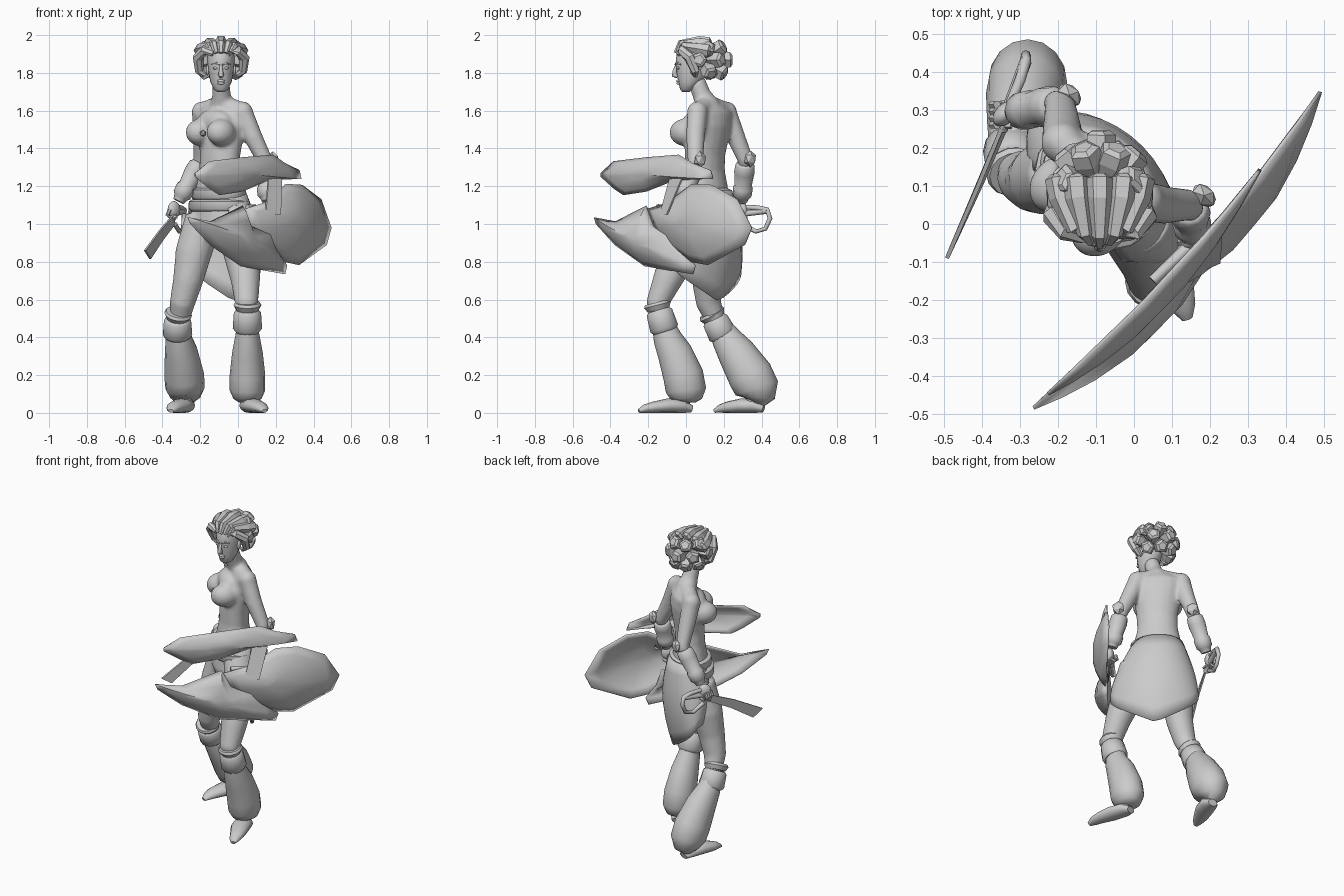
import bpy, bmesh, math
from mathutils import Vector, Matrix

cube = bpy.data.objects.get("Cube")
if cube:
    bpy.data.objects.remove(cube, do_unlink=True)

clay = bpy.data.materials.new("plain_grey")
clay.use_nodes = True
GREY = (0.6, 0.6, 0.6, 1)
clay.diffuse_color = GREY
clay.node_tree.nodes["Principled BSDF"].inputs["Base Color"].default_value = GREY
BODY_TURN = Matrix.Rotation(math.radians(-45), 3, 'Z')


def finish(name, bm, smooth=50):
    bmesh.ops.recalc_face_normals(bm, faces=bm.faces)
    mesh = bpy.data.meshes.new(name)
    bm.to_mesh(mesh)
    bm.free()
    mesh.materials.append(clay)
    ob = bpy.data.objects.new(name, mesh)
    bpy.context.collection.objects.link(ob)
    if smooth:
        bpy.ops.object.select_all(action='DESELECT')
        ob.select_set(True)
        bpy.context.view_layer.objects.active = ob
        bpy.ops.object.shade_smooth_by_angle(angle=math.radians(smooth))
    return ob


def bridge(bm, rings, closed=True, caps=True):
    rows = [[bm.verts.new(p) for p in ring] for ring in rings]
    n = len(rows[0])
    for a, b in zip(rows, rows[1:]):
        for i in range(n if closed else n - 1):
            j = (i + 1) % n
            bm.faces.new((a[i], a[j], b[j], b[i]))
    if caps:
        bm.faces.new(rows[0])
        bm.faces.new(rows[-1])
    return rows


def stack(name, rings, turn=BODY_TURN, n=20):
    """Loft of level ellipses (x, y, z, half width, half depth)."""
    bm = bmesh.new()
    bridge(bm, [[Vector((x, y, z)) + turn @ Vector((a * math.cos(t), b * math.sin(t), 0))
                 for t in (math.tau * i / n for i in range(n))]
                for x, y, z, a, b in rings])
    return finish(name, bm)


def add_tube(bm, path, n=12, aspect=1.0):
    """Tube through (x, y, z, radius) points."""
    pts = [Vector(p[:3]) for p in path]
    rings = []
    for i, p in enumerate(pts):
        t = (pts[min(i + 1, len(pts) - 1)] - pts[max(i - 1, 0)]).normalized()
        ref = Vector((1, 0, 0)) if abs(t.x) < 0.85 else Vector((0, 1, 0))
        u = (ref - t * t.dot(ref)).normalized()
        v = t.cross(u)
        r = path[i][3]
        rings.append([p + u * r * aspect * math.cos(k * math.tau / n) + v * r * math.sin(k * math.tau / n)
                      for k in range(n)])
    bridge(bm, rings)


def tube(name, path, n=12, aspect=1.0, smooth=50):
    bm = bmesh.new()
    add_tube(bm, path, n, aspect)
    return finish(name, bm, smooth)


def ball(name, centre, size, turn=BODY_TURN, detail=3, smooth=50):
    bm = bmesh.new()
    bmesh.ops.create_icosphere(bm, subdivisions=detail, radius=1)
    for v in bm.verts:
        v.co = Vector(centre) + turn @ Vector([a * b for a, b in zip(v.co, size)])
    return finish(name, bm, smooth)


def slab(name, outline, offset):
    """Thin flat plate from one outline."""
    pts, off = [Vector(p) for p in outline], Vector(offset)
    bm = bmesh.new()
    bridge(bm, [[p - off for p in pts], [p + off for p in pts]])
    return finish(name, bm, 30)


# Torso, neck and bust, later fused with the limbs into one skin
skin = [
    stack("body", [(-.085, .105, 1.65, .06, .05), (-.08, .12, 1.63, .1, .058), (-.075, .13, 1.59, .145, .072),
                   (-.08, .12, 1.52, .143, .09), (-.09, .11, 1.45, .135, .095), (-.095, .1, 1.36, .122, .09),
                   (-.1, .1, 1.28, .122, .088), (-.1, .1, 1.2, .14, .1), (-.1, .09, 1.1, .16, .12),
                   (-.1, .08, 1, .17, .12), (-.1, .08, .92, .14, .09)]),
    tube("neck", [(-.083, .125, 1.58, .075), (-.086, .11, 1.64, .062), (-.088, .085, 1.68, .05), (-.09, .055, 1.76, .047)]),
    ball("upper_chest", (-.125, .075, 1.54), (.115, .06, .07)),
]
for side, x, y in (("right", -.2, .105), ("left", -.09, -.01)):
    skin.append(ball(side + "_bust", (x, y, 1.485), (.07, .085, .072)))
ball("bodice_clasp", (-.185, .015, 1.48), (.018, .018, .018), detail=1, smooth=0)

# Head and face
FLAT = Matrix.Identity(3)
HX = -.09
stack("head", [(HX, y, z, a, b) for y, z, a, b in (
    (.0, 1.70, .02, .02), (.005, 1.712, .038, .036), (.02, 1.75, .056, .06), (.035, 1.80, .066, .085),
    (.04, 1.85, .071, .095), (.045, 1.9, .07, .095), (.05, 1.94, .058, .078), (.05, 1.965, .03, .04))], FLAT)
tube("nose", [(HX, -.05, 1.84, .007), (HX, -.06, 1.81, .011), (HX, -.06, 1.788, .016), (HX, -.045, 1.78, .01)], 8)
for z, w in ((1.757, .021), (1.745, .019)):
    ball("lip", (HX, -.04, z), (w, .011, .008), FLAT, 2)
for s, side in ((-1, "right"), (1, "left")):
    ball(side + "_eye", (HX + s * .028, -.041, 1.825), (.015, .01, .007), FLAT, 2)
    tube(side + "_brow", [(HX + s * .008, -.055, 1.843, .006), (HX + s * .028, -.05, 1.852, .007),
                          (HX + s * .05, -.028, 1.845, .005)], 6)
    ball(side + "_ear", (HX + s * .07, .04, 1.815), (.01, .018, .03), FLAT, 2)
    tube(side + "_temple_curl", [(HX + s * .04, -.035, 1.905, .018), (HX + s * .09, -.02, 1.92, .026),
                                 (HX + s * .122, .02, 1.88, .03), (HX + s * .115, .05, 1.81, .024),
                                 (HX + s * .085, .05, 1.785, .014)], 7, smooth=0)

# Hair locks: a swept fan above the brow and tiers of blunt tufts behind
bm = bmesh.new()
for i in range(-2, 3):
    a = i * .5
    sx, cx = math.sin(a), math.cos(a)
    add_tube(bm, [(HX + sx * .05, .015 - cx * .07, 1.905, .013), (HX + sx * .08, .01 - cx * .04, 1.93 + cx * .025, .022),
                  (HX + sx * .12, .07, 1.88 + cx * .085, .034), (HX + sx * .13, .12, 1.87 + cx * .088, .036),
                  (HX + sx * .13, .13, 1.87 + cx * .085, .02)], 6)
for lift, count, spread in ((-32, 4, 65), (2, 5, 92), (36, 4, 70)):
    for i in range(count):
        az = math.radians(spread * (2 * i / (count - 1) - 1))
        el = math.radians(lift)
        d = Vector((math.sin(az) * math.cos(el) * .13, math.cos(az) * math.cos(el) * .16, math.sin(el) * .13))
        c = Vector((HX, .075, 1.865))
        add_tube(bm, [(*(c + d * k), r) for k, r in ((.35, .024), (.75, .043), (1, .042), (1.07, .026))], 5)
finish("hair_locks", bm, 0)

# Belts and wrapped skirt, open at the front with a pointed hem
for k, z in enumerate((1.16, 1.1)):
    stack("belt", [(-.1, .095, z + h, .152 + k * .02 + b, .115 + k * .015 + b)
                   for h, b in ((.03, -.01), (.02, .008), (-.02, .01), (-.035, -.005))])
bm = bmesh.new()
rows = []
for k in range(8):
    f = k / 7
    row = []
    for i in range(25):
        t = math.radians(-132 + 11 * i)
        hem = .59 + .22 * min(1, abs(t + .05) / 1.7)
        side = .15 + .115 * math.sin(f * math.pi / 2)
        back = .115 + .045 * math.sin(f * math.pi) - .02 * f
        shift = .022 * math.sin(f * math.pi / 2)
        p = BODY_TURN @ Vector((math.sin(t) * side + shift, math.cos(t) * back, 0))
        row.append(p + Vector((-.095, .11, 1.18 + (hem - 1.18) * f)))
    rows.append(row)
bridge(bm, rows, closed=False, caps=False)
skirt = finish("skirt", bm)
mod = skirt.modifiers.new("cloth", 'SOLIDIFY')
mod.thickness = .008

# Legs, cuffs, puffed trousers and feet
LEGS = {
    "left": ([(0, .02, 1.03, .1), (.02, -.03, .85, .1), (.04, -.1, .7, .078), (.045, -.15, .58, .062), (.05, -.13, .48, .05)],
             [(.05, -.12, .47, .06), (.05, -.1, .4, .075), (.05, -.06, .32, .092), (.05, -.015, .2, .107),
              (.05, 0, .12, .107), (.05, 0, .075, .085), (.05, 0, .055, .05)],
             [(.05, -.155, .585), (.05, -.145, .545), (.05, -.11, .43)],
             [(.05, .03), (.06, -.02), (.085, -.1), (.115, -.17), (.13, -.22), (.14, -.25)]),
    "right": ([(-.18, .13, 1.03, .1), (-.235, .12, .85, .097), (-.265, .11, .7, .08), (-.295, .12, .58, .067), (-.31, .16, .48, .05)],
              [(-.32, .18, .46, .06), (-.315, .21, .4, .078), (-.3, .265, .32, .1), (-.285, .34, .2, .12),
               (-.28, .375, .13, .118), (-.28, .38, .08, .09), (-.28, .37, .055, .05)],
              [(-.315, .13, .535), (-.32, .15, .5), (-.32, .2, .4)],
              [(-.27, .41), (-.28, .36), (-.305, .29), (-.335, .22), (-.347, .18), (-.355, .15)]),
}
for side, (thigh, puff, cuff, foot) in LEGS.items():
    skin.append(tube(side + "_thigh", thigh, 16))
    tube(side + "_trouser", puff, 16, .88)
    top, mid, low = [Vector(c) for c in cuff]
    tube(side + "_cuff_lip", [(*top, .066), (*top.lerp(mid, .35), .074), (*mid, .06)], 14)
    tube(side + "_cuff", [(*mid, .06), (*mid.lerp(low, .12), .072), (*mid.lerp(low, .85), .078), (*low, .064)], 14)
    tube(side + "_ankle", [(*foot[1], .03, .04), (*foot[1], .1, .045)])
    tube(side + "_foot", [(x, y, r, r) for (x, y), r in zip(foot, (.02, .037, .038, .03, .022, .01))], 12, 1.5)

# Arms, bracers, elbow pads and hands
ARMS = {
    "left": ((.025, .06, 1.59), (.08, .05, 1.46), (.145, .05, 1.33), (.155, -.02, 1.12), (.185, .075, 1.34)),
    "right": ((-.19, .215, 1.59), (-.19, .26, 1.47), (-.195, .315, 1.34), (-.315, .295, 1.12), (-.17, .34, 1.345)),
}
for side, joints in ARMS.items():
    sh, up, el, wr, pad = [Vector(j) for j in joints]
    skin.append(ball(side + "_shoulder", sh, (.056, .056, .06)))
    skin.append(tube(side + "_shoulder_slope", [(-.085, .115, 1.635, .05), (*(sh + Vector((0, 0, .005))), .05)]))
    skin.append(tube(side + "_upper_arm", [(*sh, .055), (*up, .051), (*el, .042), (*el.lerp(wr, .12), .04)]))
    tube(side + "_bracer", [(*el.lerp(wr, t), r) for t, r in
                            ((.08, .04), (.12, .05), (.3, .054), (.62, .045), (.66, .052), (.85, .05), (.9, .038), (1, .03))])
    ball(side + "_elbow_pad", pad, (.04, .028, .045), detail=1, smooth=0)
    palm = wr + (wr - el).normalized() * .05
    ball(side + "_palm", palm, (.026, .04, .045))
    bm = bmesh.new()
    for k in range(4):
        o = palm + Vector((0, .024 - .018 * k, -.012))
        add_tube(bm, [(*(o + Vector(d)), .011) for d in ((-.022, 0, .012), (-.034, 0, -.015), (-.012, 0, -.034), (.016, 0, -.025))], 6)
    finish(side + "_fingers", bm)

# Fuse torso, thighs and upper arms into one smooth skin
bpy.ops.object.select_all(action='DESELECT')
for ob in skin:
    ob.select_set(True)
bpy.context.view_layer.objects.active = skin[0]
bpy.ops.object.join()
mod = skin[0].modifiers.new("fuse", 'REMESH')
mod.mode = 'VOXEL'
mod.voxel_size = .01
mod.use_smooth_shade = True
mod = skin[0].modifiers.new("blend", 'SMOOTH')
mod.factor = .5
mod.iterations = 10

# Blade with looped hand guard
tube("guard_loop", [(-.33, .31, 1.09, .012), (-.3, .38, 1.085, .014), (-.285, .43, 1.075, .014), (-.285, .445, 1.03, .013),
                    (-.29, .42, .975, .012), (-.31, .37, .96, .012), (-.335, .3, 1.0, .013)], 8)
tube("grip", [(-.285, .43, 1.07, .016), (-.33, .31, 1.055, .016), (-.35, .25, 1.02, .018)], 8)
slab("blade", [(-.335, .26, 1.0), (-.35, .25, 1.04), (-.415, .09, .965),
               (-.493, -.09, .86), (-.465, -.03, .815), (-.4, .11, .915)], (.005, -.002, 0))


# Shield: bowed plates around a common hub, rims drawn in towards the middle
def shield_point(x, z, out):
    y = -.28 + .9 * x + .6 * x * x + .45 * x ** 3
    out -= .28 * max(0, (x + .265) * (.49 - x))
    return Vector((x + .74 * out, y - .67 * out, z))


def plate(name, outline, bulge, lift=0):
    cx = sum(p[0] for p in outline) / len(outline)
    cz = sum(p[1] for p in outline) / len(outline)
    bm = bmesh.new()
    rings = [[shield_point(cx + (x - cx) * k, cz + (z - cz) * k, lift + bulge * (1 - k * k)) for x, z in outline]
             for k in (1, .8, .55, .25)]
    rows = bridge(bm, rings, caps=False)
    bm.faces.new(rows[-1])
    ob = finish(name, bm)
    mod = ob.modifiers.new("thickness", 'SOLIDIFY')
    mod.thickness = .01
    mod.offset = 0


plate("shield_upper_plate", [(-.22, 1.27), (-.14, 1.33), (.05, 1.35), (.21, 1.365), (.27, 1.32), (.34, 1.285), (.35, 1.24),
                             (.19, 1.235), (.05, 1.175), (-.08, 1.155), (-.14, 1.19), (-.22, 1.25)], .05)
plate("shield_lower_plate", [(-.265, 1.035), (-.13, 1.01), (.05, 1.095), (.09, .99), (.22, .95), (.24, .85), (.28, .78),
                             (.27, .735), (.04, .78), (-.13, .89), (-.25, 1.0)], .08)
plate("shield_side_plate", [(.06, 1.08), (.16, 1.11), (.27, 1.21), (.35, 1.205), (.44, 1.13), (.487, .98), (.465, .89),
                            (.335, .785), (.27, .8), (.18, .87), (.1, .97)], .075, .006)
slab("shield_link", [(.145, -.135, 1.055), (.225, -.1, 1.05), (.23, -.02, 1.24), (.16, -.085, 1.24)], (.003, -.004, 0))
tube("shield_grip", [(.05, -.15, 1.09, .015), (.155, -.05, 1.08, .018), (.24, -.02, 1.09, .015)], 8)
